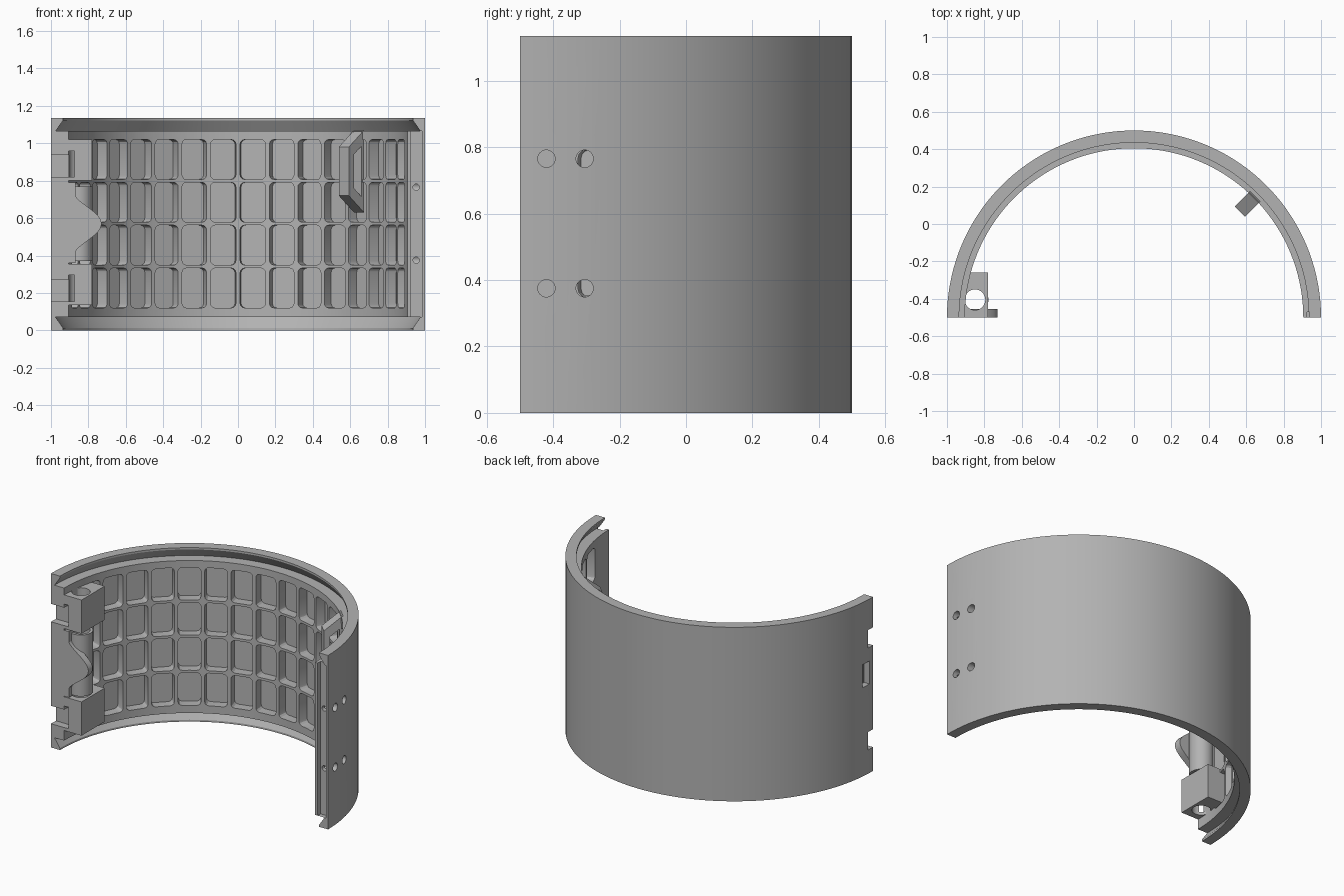
import bpy, bmesh
from math import radians, sin, cos, pi
from mathutils import Matrix, Vector

if "Cube" in bpy.data.objects:
    bpy.data.objects.remove(bpy.data.objects["Cube"])

H = 1.135      # height
CY = -0.5      # y of the cylinder axis
grey = bpy.data.materials.new("plain_grey")
grey.use_nodes = True
colour = (0.45, 0.45, 0.45, 1)
grey.diffuse_color = colour
grey.node_tree.nodes["Principled BSDF"].inputs["Base Color"].default_value = colour


def make(name, bm):
    bmesh.ops.recalc_face_normals(bm, faces=bm.faces)
    me = bpy.data.meshes.new(name)
    bm.to_mesh(me)
    bm.free()
    ob = bpy.data.objects.new(name, me)
    bpy.context.collection.objects.link(ob)
    me.materials.append(grey)
    return ob


def add_box(bm, lo, hi):
    lo, hi = Vector(lo), Vector(hi)
    m = Matrix.Translation((lo + hi) / 2) @ Matrix.Diagonal((*(hi - lo), 1))
    return bmesh.ops.create_cube(bm, size=1, matrix=m)["verts"]


def add_cyl(bm, start, end, r, seg=32):
    a, b = Vector(start), Vector(end)
    rot = (b - a).to_track_quat('Z', 'Y').to_matrix().to_4x4()
    bmesh.ops.create_cone(bm, cap_ends=True, segments=seg, radius1=r, radius2=r,
                          depth=(b - a).length, matrix=Matrix.Translation((a + b) / 2) @ rot)


def add_prism(bm, points, offset):
    f = bm.faces.new([bm.verts.new(p) for p in points])
    out = bmesh.ops.extrude_face_region(bm, geom=[f])["geom"]
    bmesh.ops.translate(bm, vec=offset, verts=[v for v in out if isinstance(v, bmesh.types.BMVert)])


def select(ob):
    bpy.ops.object.select_all(action='DESELECT')
    ob.select_set(True)
    bpy.context.view_layer.objects.active = ob


def cut(ob, bm):
    cutter = make("cutter", bm)
    mod = ob.modifiers.new("cut", 'BOOLEAN')
    mod.operation, mod.solver, mod.object = 'DIFFERENCE', 'EXACT', cutter
    select(ob)
    bpy.ops.object.modifier_apply(modifier=mod.name)
    bpy.data.objects.remove(cutter)


def smooth(ob):
    select(ob)
    bpy.ops.object.shade_smooth_by_angle(angle=radians(25))


# Half-round shell with an undercut groove inside each rim
half = [(1.0, 0), (0.935, 0), (0.935, 0.012), (0.975, 0.07), (0.905, 0.07)]
profile = half + [(r, H - z) for r, z in reversed(half)]
bm = bmesh.new()
ring = [bm.verts.new((r, CY, z)) for r, z in profile]
face = bm.faces.new(ring)
bmesh.ops.spin(bm, geom=[face] + face.edges[:] + ring, cent=(0, CY, 0),
               axis=(0, 0, 1), angle=pi, steps=72, use_duplicate=False)
bmesh.ops.remove_doubles(bm, verts=bm.verts, dist=1e-5)
shell = make("shell", bm)

# Rounded pockets on the inner wall
bm = bmesh.new()
for col in range(16):
    turn = Matrix.Translation((0, CY, 0)) @ Matrix.Rotation(radians(10 * col - 75), 4, 'Z')
    for row in range(4):
        z = 0.12 + row * 0.229
        one = bmesh.new()
        add_box(one, (-0.068, 0.87, z), (0.068, 0.965, z + 0.213))
        edges = [e for e in one.edges if abs(e.verts[0].co.y - e.verts[1].co.y) > 0.01]
        bmesh.ops.bevel(one, geom=edges, offset=0.025, segments=3, profile=0.5, affect='EDGES')
        one.transform(turn)
        tmp = bpy.data.meshes.new("tmp")
        one.to_mesh(tmp)
        one.free()
        bm.from_mesh(tmp)
        bpy.data.meshes.remove(tmp)
cut(shell, bm)

# Recessed strip on the right end face
bm = bmesh.new()
add_box(bm, (0.925, -0.6, 0.07), (0.985, -0.47, H - 0.07))
cut(shell, bm)

# Screw holes through the side and into the end face
bm = bmesh.new()
for z in (0.375, 0.765):
    for y in (-0.42, -0.305):
        add_cyl(bm, (0.915, y, z), (1.1, y, z), 0.026)
cut(shell, bm)
bm = bmesh.new()
for z in (0.375, 0.765):
    add_cyl(bm, (0.953, -0.6, z), (0.953, -0.4, z), 0.017, 20)
cut(shell, bm)

# Notches and window in the hinged end
LEVELS = (0, -0.665)
bm = bmesh.new()
for dz in LEVELS:
    add_box(bm, (-1.1, -0.6, 0.82 + dz), (-0.87, -0.45, 0.937 + dz))
add_box(bm, (-1.1, -0.465, 0.58), (-0.93, -0.4, 0.73))
cut(shell, bm)
smooth(shell)

# Hinge blocks with a pin bore and a front slot
PX, PY = -0.85, -0.405
for name, dz in zip(("upper_hinge_block", "lower_hinge_block"), LEVELS):
    bm = bmesh.new()
    add_box(bm, (-0.945, -0.499, 0.80 + dz), (-0.78, -0.26, 1.02 + dz))
    block = make(name, bm)
    bm = bmesh.new()
    add_cyl(bm, (PX, PY, 0), (PX, PY, H), 0.055)
    cut(block, bm)
    bm = bmesh.new()
    add_box(bm, (-1.1, -0.6, 0.82 + dz), (-0.875, -0.42, 0.96 + dz))
    cut(block, bm)
    smooth(block)

# Hollow barrel between the blocks
bm = bmesh.new()
add_cyl(bm, (PX, PY, 0.37), (PX, PY, 0.77), 0.072)
barrel = make("hinge_barrel", bm)
bm = bmesh.new()
add_cyl(bm, (PX, PY, 0), (PX, PY, H), 0.055)
cut(barrel, bm)
smooth(barrel)

# Front plate with a rounded thumb tab
bm = bmesh.new()
outline = [(-0.96, 0.36), (-0.87, 0.36)]
for i in range(25):
    t = i / 12 - 1
    outline.append((-0.87 + 0.14 * max(0, 0.5 + 0.5 * cos(pi * t)) ** 0.7, 0.57 + 0.15 * t))
outline += [(-0.87, 0.79), (-0.96, 0.79)]
add_prism(bm, [(x, -0.5, z) for x, z in outline], (0, 0.045, 0))
smooth(make("thumb_tab", bm))

# Loop bracket on the inner wall, turned 45 degrees
bm = bmesh.new()
MID = 0.85
outer = [(0.8, -0.13), (0.915, -0.22), (0.915, 0.22), (0.8, 0.13)]
add_prism(bm, [(-0.038, r, MID + z) for r, z in outer], (0.076, 0, 0))
bracket = make("loop_bracket", bm)
bm = bmesh.new()
inner = [(0.838, -0.09), (0.895, -0.135), (0.895, 0.135), (0.838, 0.09)]
add_prism(bm, [(-0.1, r, MID + z) for r, z in inner], (0.2, 0, 0))
cut(bracket, bm)
bracket.data.transform(Matrix.Translation((0, CY, 0)) @ Matrix.Rotation(radians(-45), 4, 'Z'))
